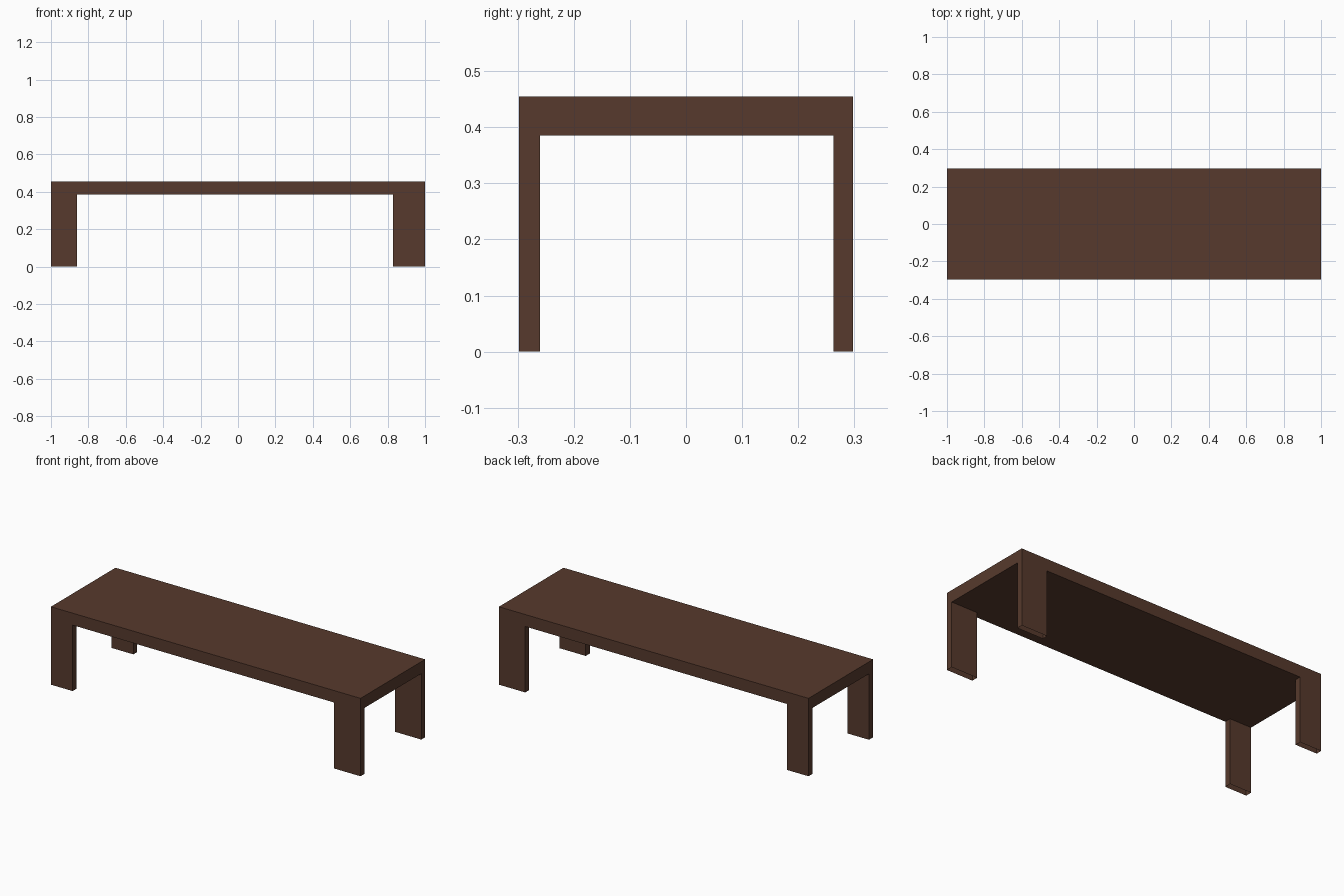
import bpy, bmesh

if "Cube" in bpy.data.objects:
    bpy.data.objects.remove(bpy.data.objects["Cube"])

wood = bpy.data.materials.new("dark brown wood")
wood.diffuse_color = (0.095, 0.042, 0.026, 1.0)
wood.use_nodes = True
wood.node_tree.nodes["Principled BSDF"].inputs["Base Color"].default_value = wood.diffuse_color

Y0, Y1 = -0.298, 0.298
UNDER, TOP = 0.385, 0.455


def box(name, x, y, z, open_ends=False):
    """Box between the given (low, high) limits, optionally without top and bottom."""
    bm = bmesh.new()
    bmesh.ops.create_cube(bm, size=1)
    for v in bm.verts:
        v.co = [lim[0] if c < 0 else lim[1] for c, lim in zip(v.co, (x, y, z))]
    bm.normal_update()
    if open_ends:
        ends = [f for f in bm.faces if abs(f.normal.z) > 0.9]
        bmesh.ops.delete(bm, geom=ends, context='FACES_ONLY')
    mesh = bpy.data.meshes.new(name)
    bm.to_mesh(mesh)
    bm.free()
    mesh.materials.append(wood)
    obj = bpy.data.objects.new(name, mesh)
    bpy.context.collection.objects.link(obj)
    return obj


# Table top slab
box("table_top", (-1, 1), (Y0, Y1), (UNDER, TOP))

# Four hollow plank legs, the right pair slightly wider
for side, x in (("left", (-1, -0.86)), ("right", (0.83, 1))):
    for end, y in (("front", (Y0, -0.26)), ("back", (0.263, Y1))):
        box(f"{end}_{side}_leg", x, y, (0, UNDER), open_ends=True)
